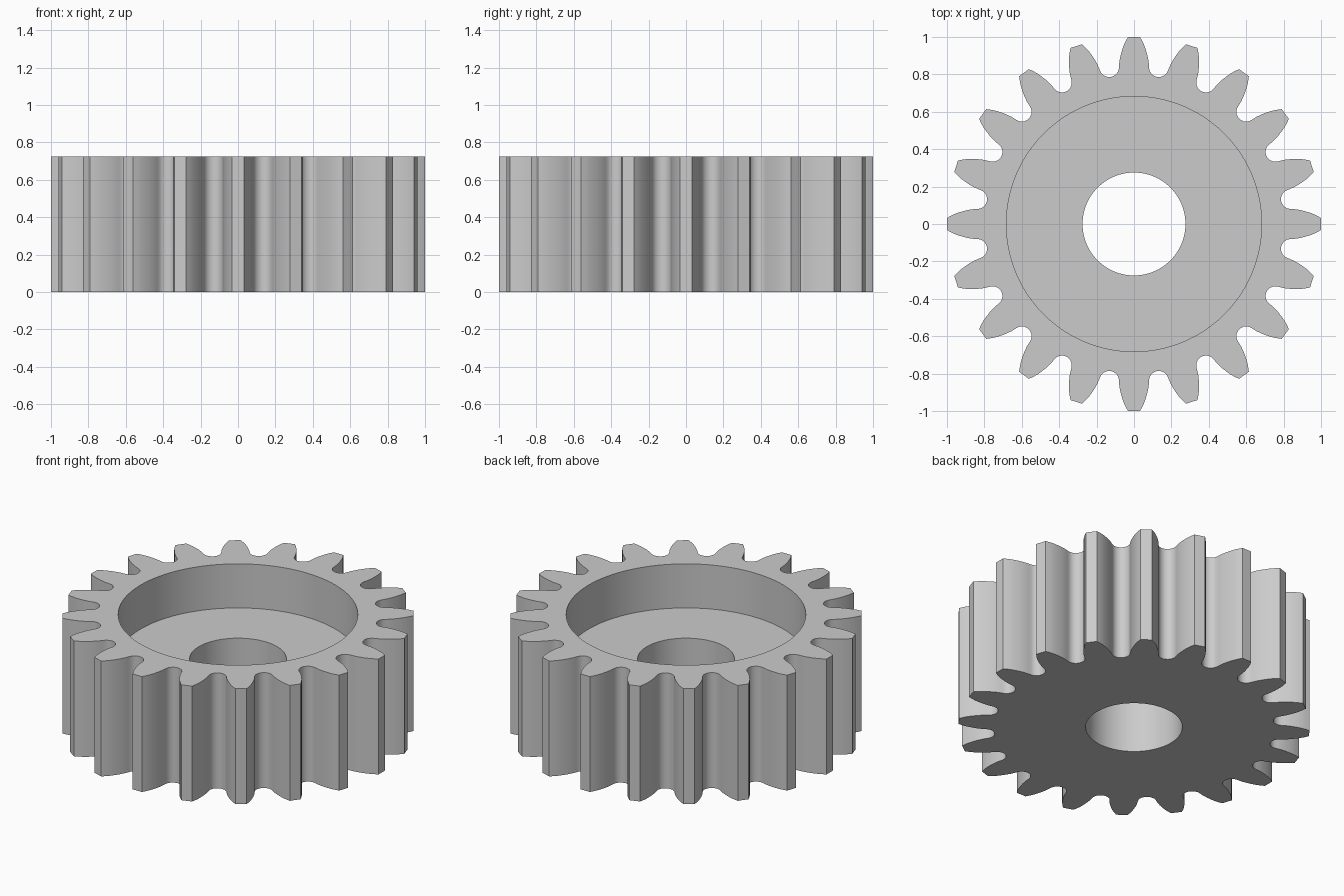
import bpy, bmesh, math
from mathutils import Vector, Matrix

cube = bpy.data.objects.get("Cube")
if cube:
    bpy.data.objects.remove(cube, do_unlink=True)

TEETH = 20
HEIGHT, FLOOR = 0.725, 0.448
RECESS_R, BORE_R = 0.682, 0.275
PITCH = 2 * math.pi / TEETH
# Half of a tooth as (radius, half width), from tip to root fillet
FLANK = [(1.0, 0.032), (0.975, 0.046), (0.95, 0.057), (0.925, 0.065),
         (0.9, 0.072), (0.87, 0.078), (0.848, 0.08)]
ROOT_CENTRE, ROOT_R, ROOT_STEPS = 0.848, 0.052, 12


def tooth_outline():
    """One tooth along +x followed by the round gap after it."""
    pts = [Vector((r, -w)) for r, w in reversed(FLANK)]
    pts += [Vector((r, w)) for r, w in FLANK]
    turn = Matrix.Rotation(PITCH / 2, 2)
    for i in range(1, ROOT_STEPS):
        a = math.pi * i / ROOT_STEPS
        pts.append(turn @ Vector((ROOT_CENTRE - ROOT_R * math.sin(a),
                                  -ROOT_R * math.cos(a))))
    return pts


outline = [Matrix.Rotation(k * PITCH, 2) @ p
           for k in range(TEETH) for p in tooth_outline()]
count = len(outline)


def circle(radius):
    start = math.atan2(outline[0].y, outline[0].x)
    return [Vector((radius * math.cos(start + 2 * math.pi * i / count),
                    radius * math.sin(start + 2 * math.pi * i / count)))
            for i in range(count)]


# Section through the gear: outer wall, rim, recess, floor, bore, underside
sections = [(outline, 0), (outline, HEIGHT), (circle(RECESS_R), HEIGHT),
            (circle(RECESS_R), FLOOR), (circle(BORE_R), FLOOR), (circle(BORE_R), 0)]
bm = bmesh.new()
rings = [[bm.verts.new((p.x, p.y, z)) for p in pts] for pts, z in sections]
for a, b in zip(rings, rings[1:] + rings[:1]):
    for i in range(count):
        j = (i + 1) % count
        bm.faces.new((a[i], a[j], b[j], b[i]))
bmesh.ops.recalc_face_normals(bm, faces=bm.faces)
mesh = bpy.data.meshes.new("spur_gear")
bm.to_mesh(mesh)
bm.free()

# Plain grey metal
grey = bpy.data.materials.new("grey")
grey.use_nodes = True
colour = (0.6, 0.6, 0.6, 1)
grey.diffuse_color = colour
grey.node_tree.nodes["Principled BSDF"].inputs["Base Color"].default_value = colour
mesh.materials.append(grey)

gear = bpy.data.objects.new("spur_gear", mesh)
bpy.context.collection.objects.link(gear)
bpy.ops.object.select_all(action='DESELECT')
gear.select_set(True)
bpy.context.view_layer.objects.active = gear
bpy.ops.object.shade_smooth_by_angle(angle=math.radians(30))
